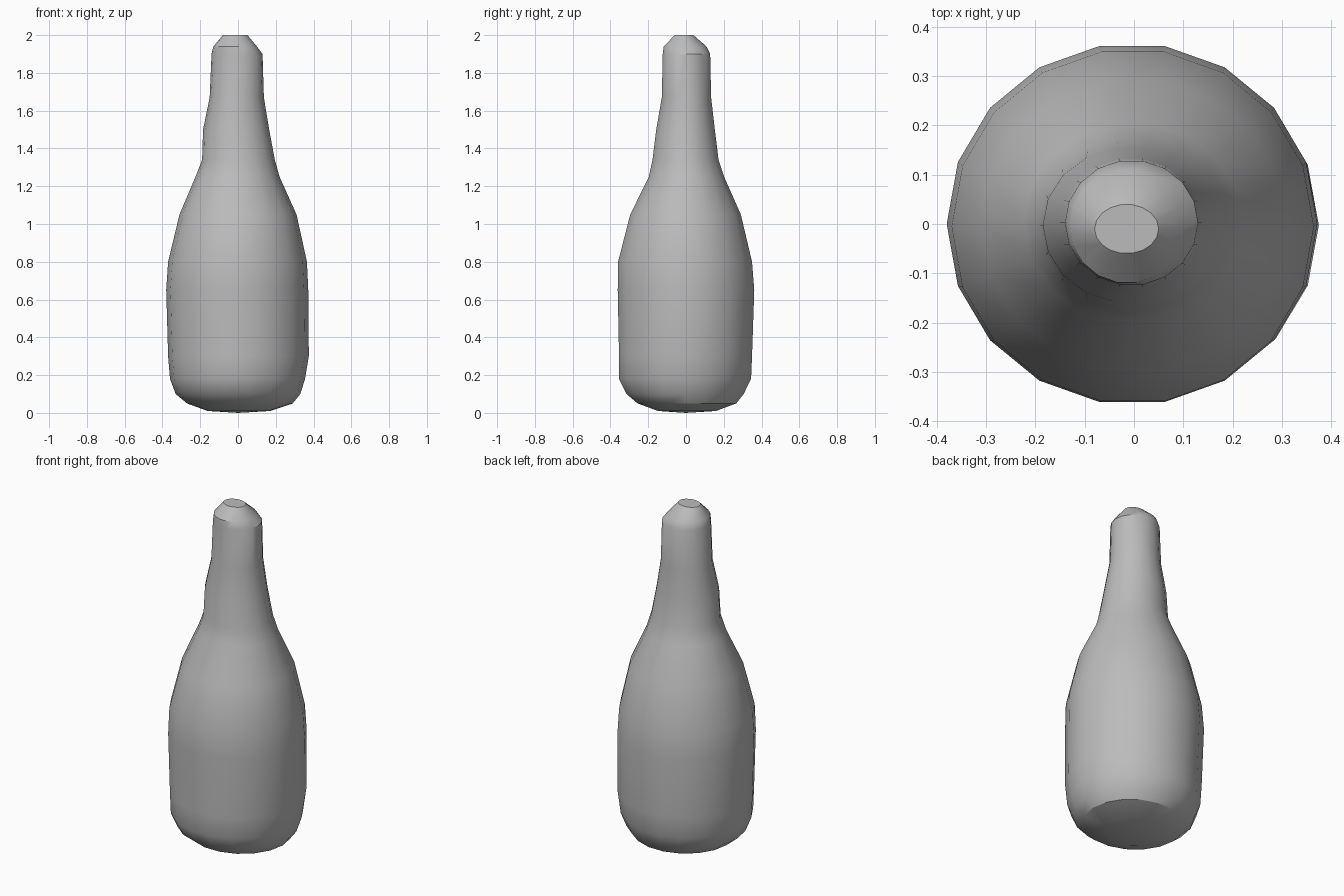
import bpy, bmesh, math

cube = bpy.data.objects.get("Cube")
if cube:
    bpy.data.objects.remove(cube, do_unlink=True)

# Plain grey material
grey = bpy.data.materials.new("plain_grey")
grey.use_nodes = True
colour = (0.5, 0.5, 0.5, 1)
grey.diffuse_color = colour
grey.node_tree.nodes["Principled BSDF"].inputs["Base Color"].default_value = colour

# Bottle rings from base to mouth: height, left, right, front, back extents
RINGS = [
    (0.01, -0.16, 0.17, -0.15, 0.16),
    (0.05, -0.27, 0.29, -0.26, 0.27),
    (0.10, -0.33, 0.33, -0.32, 0.31),
    (0.18, -0.36, 0.355, -0.36, 0.35),
    (0.30, -0.37, 0.375, -0.36, 0.355),
    (0.65, -0.38, 0.372, -0.367, 0.367),
    (0.80, -0.37, 0.365, -0.365, 0.355),
    (1.05, -0.31, 0.31, -0.30, 0.295),
    (1.25, -0.225, 0.22, -0.20, 0.205),
    (1.34, -0.19, 0.195, -0.18, 0.175),
    (1.50, -0.185, 0.165, -0.16, 0.155),
    (1.67, -0.15, 0.137, -0.13, 0.135),
    (1.90, -0.14, 0.13, -0.125, 0.13),
    (1.94, -0.13, 0.10, -0.12, 0.11),
    (2.00, -0.08, 0.05, -0.06, 0.04),
]
SIDES = 18

bm = bmesh.new()
loops = []
for z, left, right, front, back in RINGS:
    cx, cy = (left + right) / 2, (front + back) / 2
    rx, ry = (right - left) / 2, (back - front) / 2
    loops.append([bm.verts.new((cx + rx * math.cos(a), cy + ry * math.sin(a), z))
                  for a in (math.tau * i / SIDES for i in range(SIDES))])

# Walls, rounded base and closed mouth
for low, high in zip(loops, loops[1:]):
    for i in range(SIDES):
        j = (i + 1) % SIDES
        bm.faces.new((low[i], low[j], high[j], high[i]))
base_tip = bm.verts.new((0, 0, 0))
for i in range(SIDES):
    bm.faces.new((base_tip, loops[0][(i + 1) % SIDES], loops[0][i]))
bm.faces.new(loops[-1])

mesh = bpy.data.meshes.new("bottle")
bm.to_mesh(mesh)
bm.free()
mesh.materials.append(grey)
bottle = bpy.data.objects.new("bottle", mesh)
bpy.context.collection.objects.link(bottle)

# Smooth body with crisp facets where the shape turns sharply
bpy.context.view_layer.objects.active = bottle
bottle.select_set(True)
bpy.ops.object.shade_smooth_by_angle(angle=math.radians(30))
